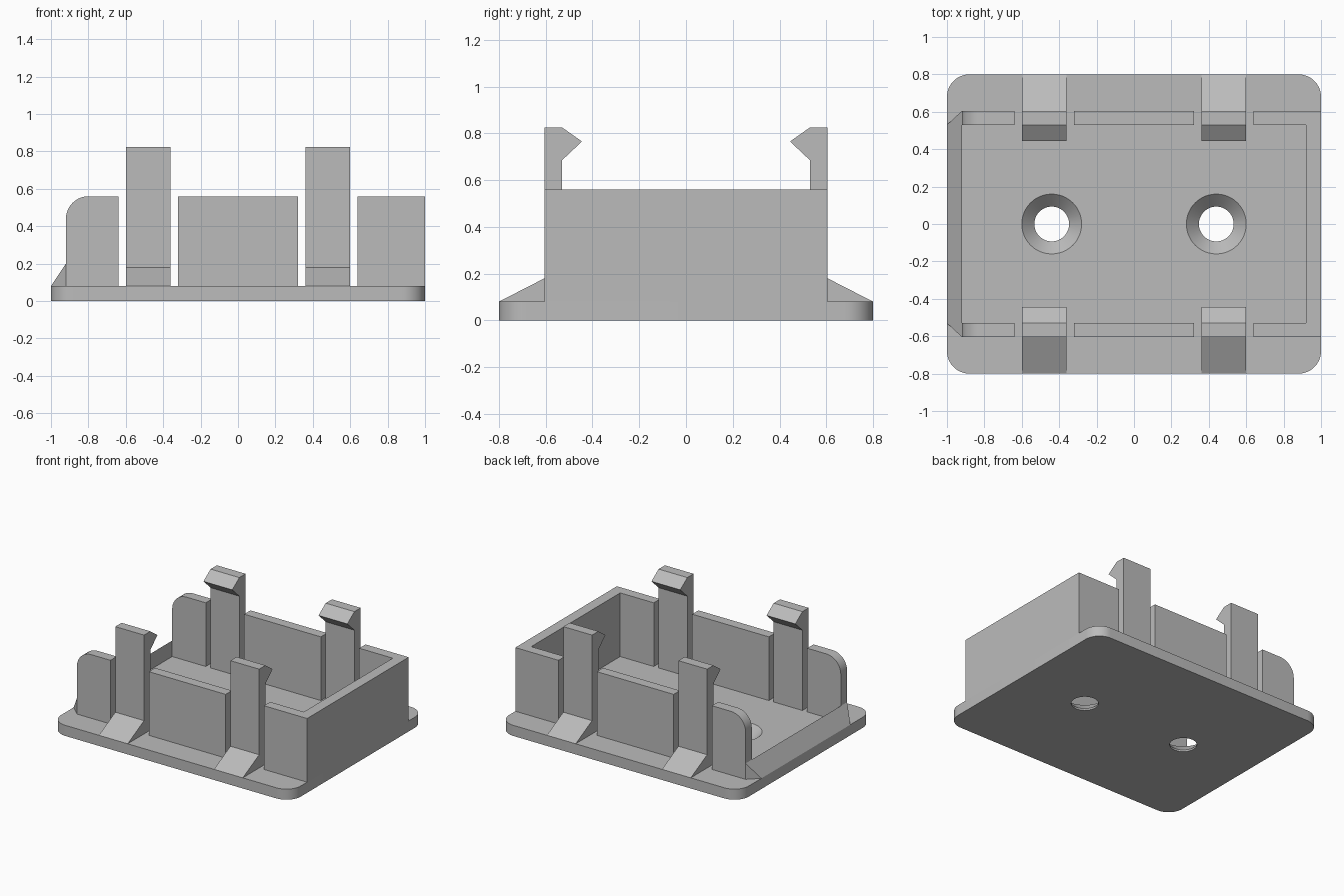
import bpy
import bmesh
from math import sin, cos, pi
from mathutils import Vector

old = bpy.data.objects.get("Cube")
if old:
    bpy.data.objects.remove(old, do_unlink=True)

# Single plain grey plastic
grey = bpy.data.materials.new("grey_plastic")
grey.use_nodes = True
colour = (0.5, 0.5, 0.5, 1)
grey.diffuse_color = colour
grey.node_tree.nodes["Principled BSDF"].inputs["Base Color"].default_value = colour

BASE, WALL = 0.08, 0.56      # top heights of plate and walls
INNER, OUTER = 0.53, 0.605   # side wall faces in y
END = 0.92                   # inner face of the end wall in x


def finish(name, bm):
    bmesh.ops.recalc_face_normals(bm, faces=bm.faces)
    mesh = bpy.data.meshes.new(name)
    bm.to_mesh(mesh)
    bm.free()
    mesh.materials.append(grey)
    ob = bpy.data.objects.new(name, mesh)
    bpy.context.collection.objects.link(ob)
    return ob


def prism(name, outline, axis, lo, hi):
    """Extrude a 2D outline along x, y or z from lo to hi."""
    place = {"x": lambda a, b: (lo, a, b),
             "y": lambda a, b: (a, lo, b),
             "z": lambda a, b: (a, b, lo)}[axis]
    bm = bmesh.new()
    face = bm.faces.new([bm.verts.new(place(a, b)) for a, b in outline])
    step = Vector([(hi - lo) * (axis == k) for k in "xyz"])
    new = bmesh.ops.extrude_face_region(bm, geom=[face])["geom"]
    bmesh.ops.translate(bm, vec=step, verts=[v for v in new if isinstance(v, bmesh.types.BMVert)])
    return finish(name, bm)


def arc(cx, cy, r, start, steps=10):
    """Quarter circle, counter-clockwise from the start angle."""
    return [(cx + r * cos(start + pi / 2 * i / steps),
             cy + r * sin(start + pi / 2 * i / steps)) for i in range(steps + 1)]


def lathe(name, profile, x, sides=48):
    """Closed solid of revolution around a vertical axis at x."""
    bm = bmesh.new()
    rings = [[bm.verts.new((x + r * cos(2 * pi * i / sides), r * sin(2 * pi * i / sides), z))
              for i in range(sides)] for r, z in profile]
    for a, b in zip(rings, rings[1:]):
        for i in range(sides):
            j = (i + 1) % sides
            bm.faces.new((a[i], a[j], b[j], b[i]))
    bm.faces.new(rings[0])
    bm.faces.new(rings[-1])
    return finish(name, bm)


def smooth(ob):
    bpy.ops.object.select_all(action="DESELECT")
    ob.select_set(True)
    bpy.context.view_layer.objects.active = ob
    bpy.ops.object.shade_smooth_by_angle(angle=pi / 6)


# Base plate with rounded corners
R = 0.12
outline = (arc(1 - R, 0.8 - R, R, 0) + arc(R - 1, 0.8 - R, R, pi / 2)
           + arc(R - 1, R - 0.8, R, pi) + arc(1 - R, R - 0.8, R, 1.5 * pi))
plate = prism("base_plate", outline, "z", 0, BASE)

# Two countersunk screw holes
for x in (-0.44, 0.44):
    cutter = lathe("screw_hole_cutter",
                   [(0.093, -0.05), (0.093, 0.013), (0.16, BASE), (0.18, 0.1)], x)
    cutter.hide_render = True
    cut = plate.modifiers.new("screw_hole", "BOOLEAN")
    cut.object = cutter
    cut.operation = "DIFFERENCE"
    cut.solver = "EXACT"
    bpy.context.view_layer.objects.active = plate
    bpy.ops.object.modifier_apply(modifier=cut.name)
    bpy.data.objects.remove(cutter, do_unlink=True)
smooth(plate)

# End wall with its two returns, one C-shaped piece
prism("end_wall", [(0.64, -OUTER), (1, -OUTER), (1, OUTER), (0.64, OUTER),
                   (0.64, INNER), (END, INNER), (END, -INNER), (0.64, -INNER)],
      "z", BASE, WALL)

# Parts repeated on the front and back
for s, side in ((-1, "front"), (1, "back")):
    prism(side + "_middle_wall", [(-0.32, BASE), (0.32, BASE), (0.32, WALL), (-0.32, WALL)],
          "y", s * INNER, s * OUTER)
    rounded = [(-END, BASE), (-0.64, BASE), (-0.64, WALL)] + arc(R - END, WALL - R, R, pi / 2)
    smooth(prism(side + "_rounded_wall", rounded, "y", s * INNER, s * OUTER))

    # Snap clips with a hooked tip and a sloped foot
    hook = [(0.8, BASE), (OUTER, 0.18), (OUTER, 0.825), (INNER, 0.825),
            (0.445, 0.765), (INNER, 0.685), (INNER, BASE)]
    for x, end in ((-0.6, "right"), (0.36, "left")):
        prism(f"{side}_{end}_clip", [(s * y, z) for y, z in hook], "x", x, x + 0.24)

# Low sloped sill on the open end, with mitred corners
bm = bmesh.new()
near, far = [[bm.verts.new(p) for p in ((-1, s * INNER, BASE), (-END, s * OUTER, BASE),
                                        (-END, s * OUTER, 0.2))] for s in (-1, 1)]
bm.faces.new(near)
bm.faces.new(far)
for i in range(3):
    j = (i + 1) % 3
    bm.faces.new((near[i], near[j], far[j], far[i]))
finish("open_end_sill", bm)
